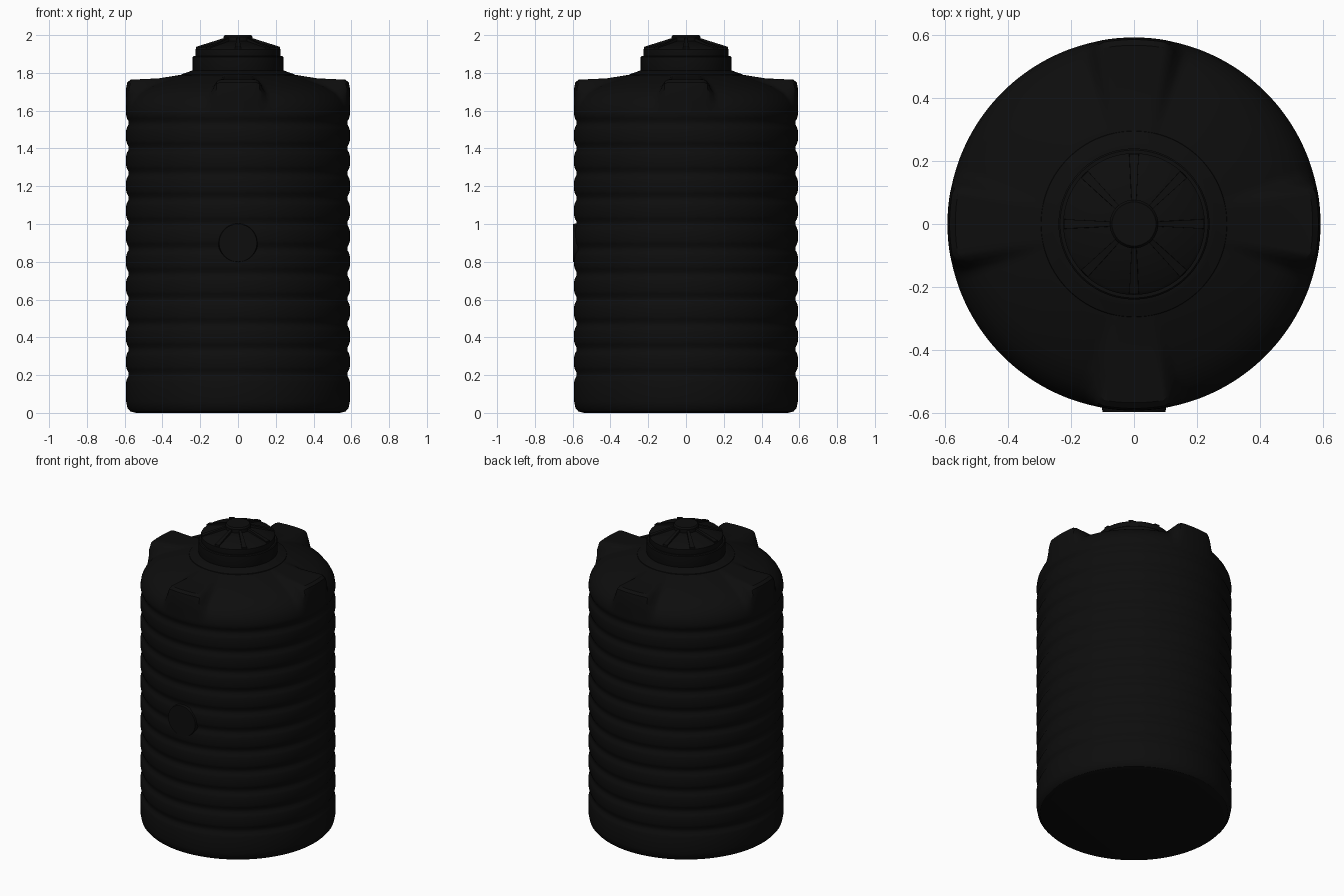
import bpy, bmesh, math
from mathutils import Matrix

if "Cube" in bpy.data.objects:
    bpy.data.objects.remove(bpy.data.objects["Cube"])

black = bpy.data.materials.new("black plastic")
black.use_nodes = True
COLOUR = (0.004, 0.004, 0.004, 1)
black.diffuse_color = COLOUR
black.node_tree.nodes["Principled BSDF"].inputs["Base Color"].default_value = COLOUR


def finish(name, bm, angle=32):
    bmesh.ops.recalc_face_normals(bm, faces=bm.faces)
    mesh = bpy.data.meshes.new(name)
    bm.to_mesh(mesh)
    bm.free()
    mesh.materials.append(black)
    ob = bpy.data.objects.new(name, mesh)
    bpy.context.collection.objects.link(ob)
    bpy.ops.object.select_all(action='DESELECT')
    ob.select_set(True)
    bpy.context.view_layer.objects.active = ob
    bpy.ops.object.shade_smooth_by_angle(angle=math.radians(angle))
    return ob


def lathe(name, profile, segments=128, second=None, weight=None):
    """Revolve a profile, optionally blending to a second one by angle."""
    bm = bmesh.new()
    rings = []
    for i, (r, z) in enumerate(profile):
        ring = []
        for s in range(segments):
            a = math.tau * s / segments
            w = weight(a) if weight else 0
            r2, z2 = second[i] if second else (r, z)
            rr, zz = r + (r2 - r) * w, z + (z2 - z) * w
            ring.append(bm.verts.new((rr * math.cos(a), rr * math.sin(a), zz)))
        rings.append(ring)
    for low, high in zip(rings, rings[1:]):
        for s in range(segments):
            t = (s + 1) % segments
            bm.faces.new((low[s], low[t], high[t], high[s]))
    bm.faces.new(rings[0][::-1])
    bm.faces.new(rings[-1])
    return finish(name, bm)


# Ribbed wall: wide bands separated by shallow grooves
RADIUS, PITCH = 0.592, 0.133
wall = [(0.54, 0), (0.57, 0.008), (0.585, 0.025), (RADIUS, 0.06)]
for k in range(11):
    z = 0.205 + k * PITCH
    for dz, depth in ((-0.04, 0), (-0.025, 0.004), (-0.01, 0.012),
                      (0.01, 0.012), (0.025, 0.004), (0.04, 0)):
        wall.append((RADIUS - depth, z + dz))

# Domed shoulder, and the squarer outline it takes at the four lugs
dome = [(RADIUS, 1.59), (0.587, 1.62), (0.573, 1.65), (0.542, 1.69), (0.48, 1.727),
        (0.40, 1.756), (0.32, 1.785), (0.25, 1.80)]
lug = [(RADIUS, 1.59), (0.593, 1.65), (0.592, 1.72), (0.586, 1.75), (0.568, 1.764),
       (0.42, 1.771), (0.32, 1.787), (0.25, 1.80)]


def lug_weight(a):
    quarter = math.pi / 2
    off = abs((a + quarter / 2) % quarter - quarter / 2)
    t = min(1, max(0, (0.29 - off) / 0.12))
    return t * t * (3 - 2 * t)


lathe("tank_body", wall + dome, 192, wall + lug, lug_weight)

# Neck, with a low collar at its foot
lathe("neck_collar", [(0.30, 1.78), (0.295, 1.794), (0.26, 1.806), (0.245, 1.812)])
lathe("neck_ring", [(0.235, 1.79), (0.24, 1.80), (0.24, 1.885), (0.235, 1.89)])

# Lid and centre knob
lathe("lid", [(0.222, 1.88), (0.225, 1.89), (0.225, 1.925), (0.215, 1.934), (0.075, 1.968)])
lathe("lid_knob", [(0.077, 1.95), (0.077, 1.99), (0.07, 2.0)], 64)

# Eight radial ribs on the lid
bm = bmesh.new()
for k in range(8):
    turn = Matrix.Rotation(k * math.tau / 8, 4, 'Z')
    sides = []
    for sign in (-1, 1):
        outline = ((0.06, 1.94, 0.008), (0.224, 1.91, 0.017),
                   (0.222, 1.938, 0.015), (0.06, 1.989, 0.007))
        sides.append([bm.verts.new(turn @ Matrix.Translation((r, sign * w, z)).translation)
                      for r, z, w in outline])
    left, right = sides
    bm.faces.new(left)
    bm.faces.new(right[::-1])
    for i in range(4):
        j = (i + 1) % 4
        bm.faces.new((left[i], right[i], right[j], left[j]))
finish("lid_ribs", bm)

# Round outlet pad on the front
bm = bmesh.new()
bmesh.ops.create_cone(bm, cap_ends=True, segments=48, radius1=0.105, radius2=0.1, depth=0.03,
                      matrix=Matrix.Translation((0, -0.582, 0.9)) @ Matrix.Rotation(math.pi / 2, 4, 'X'))
finish("outlet_pad", bm)
